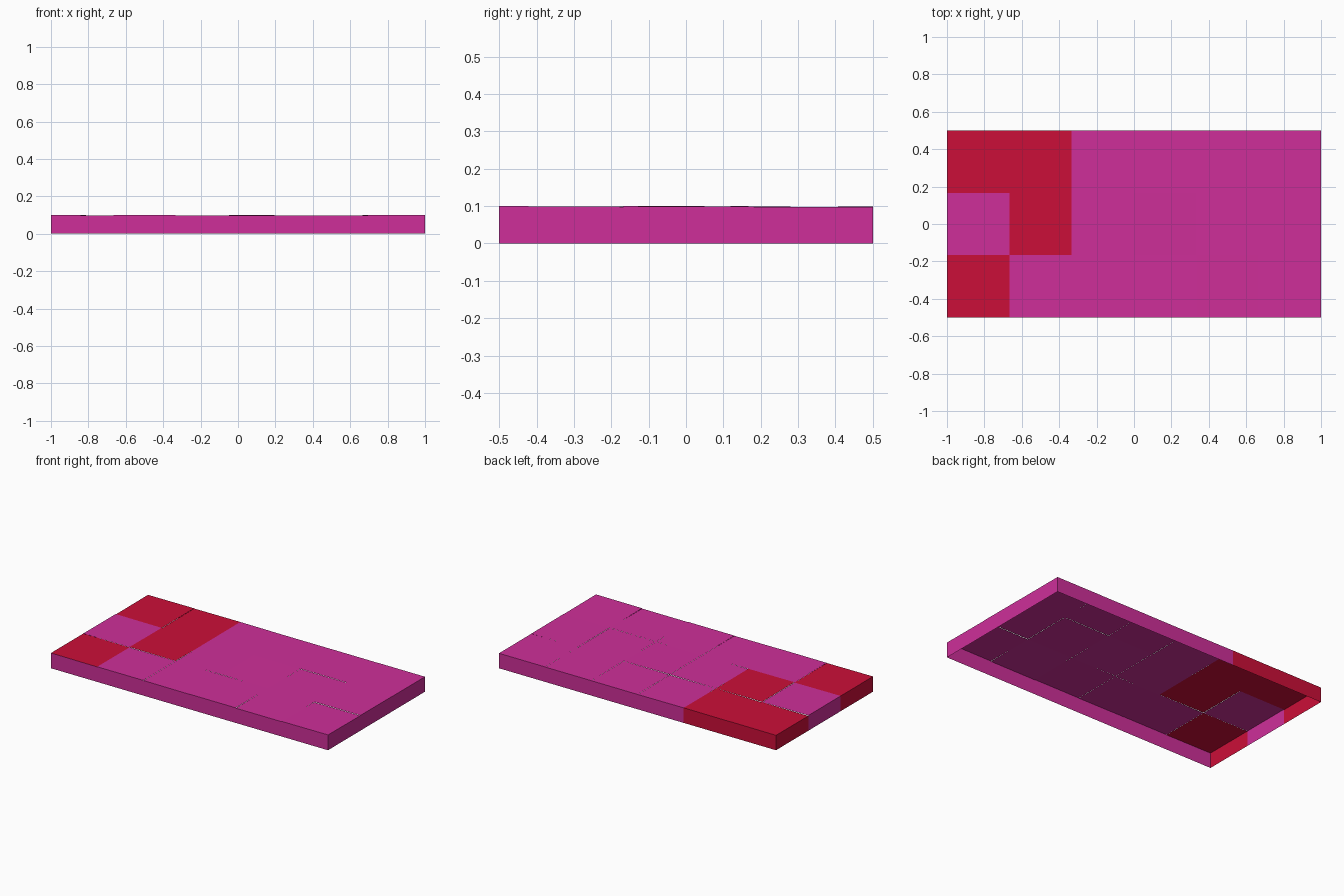
import bpy
import bmesh
import random

random.seed(4)
cube = bpy.data.objects.get("Cube")
if cube:
    bpy.data.objects.remove(cube)

COLS, ROWS = 6, 3
SIZE = 1 / 3
HEIGHT = 0.1
RED_TILES = {(0, 0), (0, 2), (1, 1), (1, 2)}   # (column, row from the front)


def make_material(name, colour):
    mat = bpy.data.materials.new(name)
    mat.use_nodes = True
    mat.diffuse_color = colour
    mat.node_tree.nodes["Principled BSDF"].inputs["Base Color"].default_value = colour
    return mat


magenta = make_material("magenta", (0.62, 0.028, 0.32, 1))
red = make_material("red", (0.6, 0.0045, 0.04, 1))


def make_object(name, quads, mat):
    """Build one object from a list of four-cornered faces."""
    mesh = bpy.data.meshes.new(name)
    bm = bmesh.new()
    for quad in quads:
        bm.faces.new([bm.verts.new(p) for p in quad])
    bmesh.ops.remove_doubles(bm, verts=bm.verts, dist=0.0001)
    bm.to_mesh(mesh)
    bm.free()
    mesh.materials.append(mat)
    obj = bpy.data.objects.new(name, mesh)
    bpy.context.collection.objects.link(obj)
    return obj


def wall(a, b):
    """Thin skirt face hanging from the top edge a-b to the ground."""
    return [(a[0], a[1], 0), (b[0], b[1], 0), b, a]


front_walls = []
for col in range(COLS):
    for row in range(ROWS):
        x, y = -1 + col * SIZE, -0.5 + row * SIZE
        # Slightly uneven hand-laid tile: a small tilt in each direction
        base = HEIGHT - random.uniform(0.001, 0.003)
        tilt_x, tilt_y = random.uniform(-0.001, 0.001), random.uniform(-0.001, 0.001)
        fl, fr, br, bl = [(x + i * SIZE, y + j * SIZE,
                           base + tilt_x * (2 * i - 1) + tilt_y * (2 * j - 1))
                          for i, j in ((0, 0), (1, 0), (1, 1), (0, 1))]
        quads = [[fl, fr, br, bl]]
        # Outer tiles carry their own piece of the side skirt
        if col == 0:
            quads.append(wall(bl, fl))
        if col == COLS - 1:
            quads.append(wall(fr, br))
        if row == ROWS - 1:
            quads.append(wall(br, bl))
        if row == 0:
            front_walls.append(wall(fl, fr))
        mat = red if (col, row) in RED_TILES else magenta
        make_object(f"tile_{col + 1}_{row + 1}", quads, mat)

# The front skirt is one colour along its whole length
make_object("front_skirt", front_walls, magenta)
